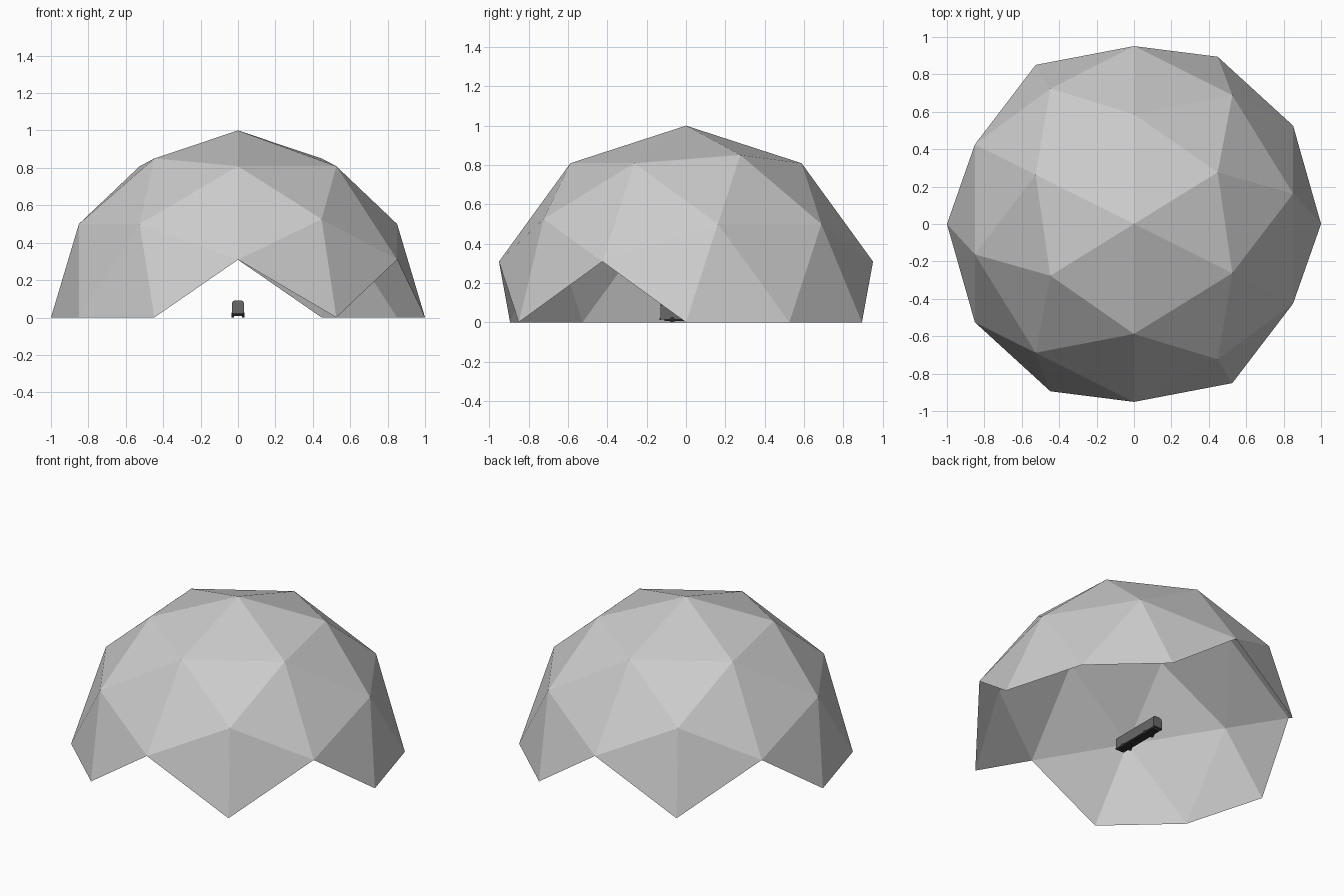
import bpy, bmesh, math
from itertools import product
from mathutils import Matrix, Vector

if "Cube" in bpy.data.objects:
    bpy.data.objects.remove(bpy.data.objects["Cube"])


def material(name, value):
    m = bpy.data.materials.new(name)
    m.diffuse_color = (value, value, value, 1)
    m.use_nodes = True
    m.node_tree.nodes["Principled BSDF"].inputs["Base Color"].default_value = m.diffuse_color
    return m


PANEL = material("pale_grey_panel", 0.60)
PAINT = material("dark_grey_paint", 0.14)
RUBBER = material("black_rubber", 0.03)


def add_object(name, bm, mat):
    me = bpy.data.meshes.new(name)
    bm.to_mesh(me)
    bm.free()
    me.materials.append(mat)
    ob = bpy.data.objects.new(name, me)
    bpy.context.collection.objects.link(ob)
    return ob


def box(name, lo, hi, mat):
    bm = bmesh.new()
    bmesh.ops.create_cube(bm, size=1)
    lo, hi = Vector(lo), Vector(hi)
    bmesh.ops.scale(bm, vec=hi - lo, verts=bm.verts)
    bmesh.ops.translate(bm, vec=(lo + hi) / 2, verts=bm.verts)
    return add_object(name, bm, mat)


# Geodesic dome: hull of icosahedron corners and projected edge midpoints,
# turned to stand on a two-fold axis, keeping only panels above the ground
phi = (1 + math.sqrt(5)) / 2
points = set()
for base in ((1, 0, phi), (1, 0, 0), (phi, 1 / phi, 1)):
    for s in product((1, -1), repeat=3):
        p = [b * k + 0.0 for b, k in zip(base, s)]
        for r in range(3):
            points.add(tuple(p[r:] + p[:r]))
bm = bmesh.new()
for p in points:
    bm.verts.new(Vector(p).normalized())
bmesh.ops.convex_hull(bm, input=list(bm.verts))
bmesh.ops.rotate(bm, verts=bm.verts, cent=(0, 0, 0),
                 matrix=Matrix.Rotation(math.atan2(1, phi), 3, 'Z'))
bmesh.ops.delete(bm, geom=[v for v in bm.verts if v.co.z < -0.001], context='VERTS')
add_object("dome", bm, PANEL)

# Bus body: cross-section with rounded roof corners, run along y
W, Y0, Y1 = 0.033, -0.13, 0.22
half = [(W, 0.015), (W, 0.072), (0.029, 0.086), (0.018, 0.092)]
section = half + [(-x, z) for x, z in reversed(half)]
bm = bmesh.new()
face = bm.faces.new([bm.verts.new((x, Y0, z)) for x, z in section])
new = bmesh.ops.extrude_face_region(bm, geom=[face])["geom"]
bmesh.ops.translate(bm, vec=(0, Y1 - Y0, 0),
                    verts=[v for v in new if isinstance(v, bmesh.types.BMVert)])
bmesh.ops.recalc_face_normals(bm, faces=bm.faces)
add_object("bus_body", bm, PAINT)

# Underbody and bumpers
box("bus_underbody", (-0.025, -0.11, 0.008), (0.025, 0.20, 0.016), RUBBER)
box("front_bumper", (-0.031, Y0 - 0.004, 0.013), (0.031, Y0 + 0.002, 0.023), RUBBER)
box("rear_bumper", (-0.031, Y1 - 0.002, 0.013), (0.031, Y1 + 0.004, 0.023), RUBBER)

# Wheels
for label, y in (("front", -0.07), ("rear", 0.135)):
    for side, x in (("left", -0.028), ("right", 0.028)):
        bm = bmesh.new()
        bmesh.ops.create_cone(bm, cap_ends=True, segments=12, radius1=0.014,
                              radius2=0.014, depth=0.012,
                              matrix=Matrix.Translation((x, y, 0.014))
                              @ Matrix.Rotation(math.pi / 2, 4, 'Y'))
        add_object(f"{label}_{side}_wheel", bm, RUBBER)
